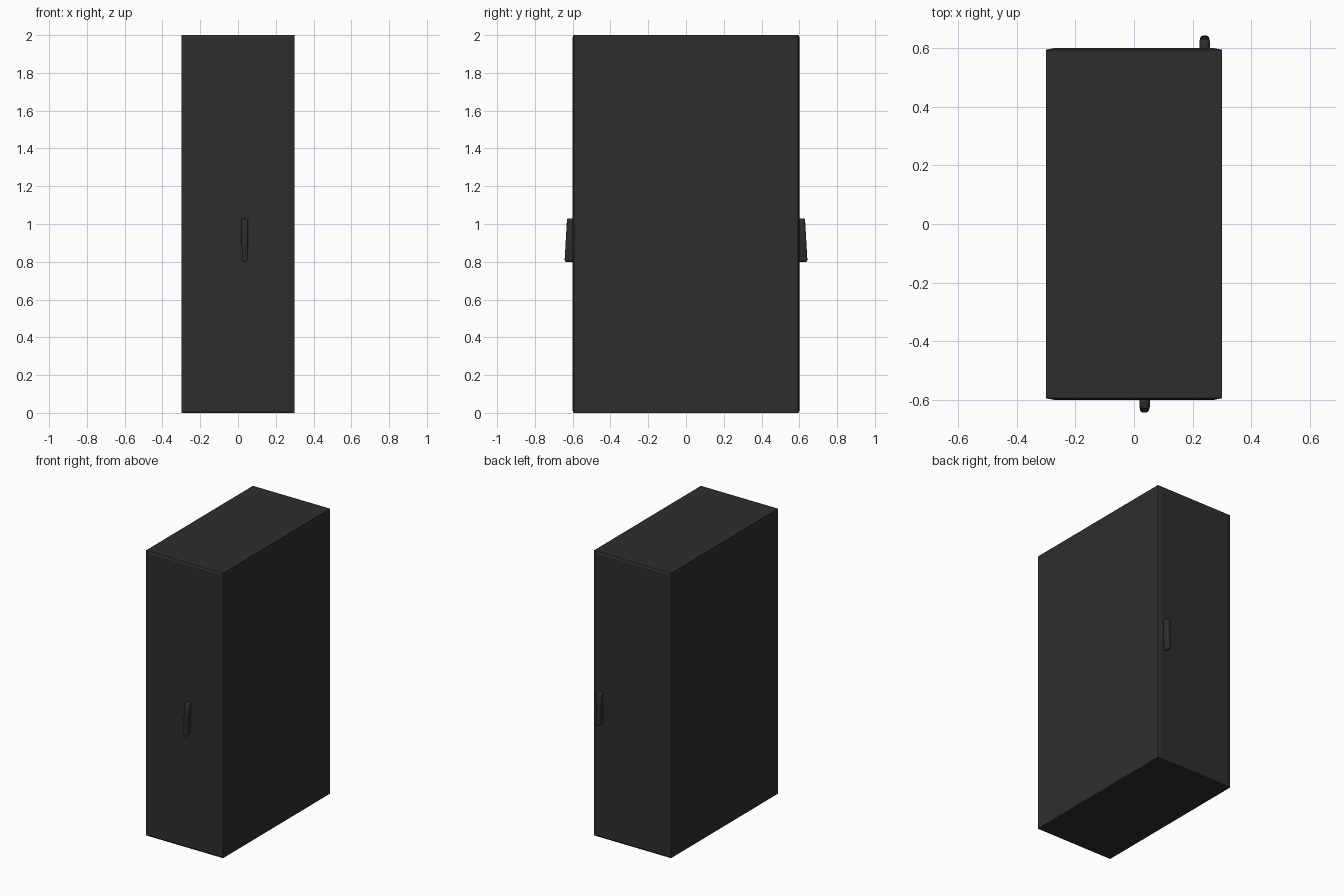
import bpy, bmesh, math

if "Cube" in bpy.data.objects:
    bpy.data.objects.remove(bpy.data.objects["Cube"])

charcoal = bpy.data.materials.new("charcoal")
charcoal.diffuse_color = (0.027, 0.027, 0.027, 1)
charcoal.use_nodes = True
charcoal.node_tree.nodes["Principled BSDF"].inputs["Base Color"].default_value = charcoal.diffuse_color

W, D, H = 0.30, 0.60, 2.0      # half width, half depth, height
SKIN, CHAMFER = 0.006, 0.03    # door bulge and its sloped border


def make_object(name, bm):
    bmesh.ops.recalc_face_normals(bm, faces=bm.faces)
    mesh = bpy.data.meshes.new(name)
    bm.to_mesh(mesh)
    bm.free()
    mesh.materials.append(charcoal)
    obj = bpy.data.objects.new(name, mesh)
    bpy.context.collection.objects.link(obj)
    return obj


def loft(name, rings):
    """Closed solid through rings of equal point count."""
    bm = bmesh.new()
    loops = [[bm.verts.new(p) for p in ring] for ring in rings]
    for a, b in zip(loops, loops[1:]):
        for i in range(len(a)):
            j = (i + 1) % len(a)
            bm.faces.new((a[i], a[j], b[j], b[i]))
    bm.faces.new(loops[0])
    bm.faces.new(loops[-1])
    return make_object(name, bm)


def rect(y, inset_x=0, inset_z=0):
    x = W - inset_x
    return [(-x, y, inset_z), (x, y, inset_z), (x, y, H - inset_z), (-x, y, H - inset_z)]


def door(name, side):
    # shallow panel whose borders slope back to the cabinet
    loft(name, [rect(side * (D - 0.02)), rect(side * (D - SKIN)),
                rect(side * D, CHAMFER, 0.012)])


def handle(name, side, cx):
    # tapering grip with a round top, deeper at the bottom
    z0, z1, r = 0.80, 1.03, 0.018

    def outline(inset):
        q = r - inset
        top = [(cx + q * math.cos(math.pi * i / 12), z1 - r + q * math.sin(math.pi * i / 12))
               for i in range(13)]
        b = r - 0.003 - inset
        low = [(cx + b * math.cos(math.pi * (1 + i / 8)),
                z0 + 0.011 + (0.011 - inset) * math.sin(math.pi * (1 + i / 8))) for i in range(9)]
        return top + low

    def ring(inset, back):
        pts = []
        for x, z in outline(inset):
            depth = 0.043 - 0.013 * (z - z0) / (z1 - z0) - back
            pts.append((x, side * (D + depth), z))
        return pts

    root = [(x, side * (D - 0.005), z) for x, z in outline(0)]
    obj = loft(name, [root, ring(0, 0.008), ring(0.0025, 0.0025), ring(0.008, 0)])
    bpy.context.view_layer.objects.active = obj
    obj.select_set(True)
    bpy.ops.object.shade_smooth_by_angle(angle=math.radians(50))
    obj.select_set(False)


# Cabinet shell between the doors
loft("cabinet_body", [rect(-D + 0.02), rect(D - 0.02)])

# Doors and their handles
for label, side, cx in (("front", -1, 0.036), ("rear", 1, 0.241)):
    door(label + "_door", side)
    handle(label + "_handle", side, cx)
